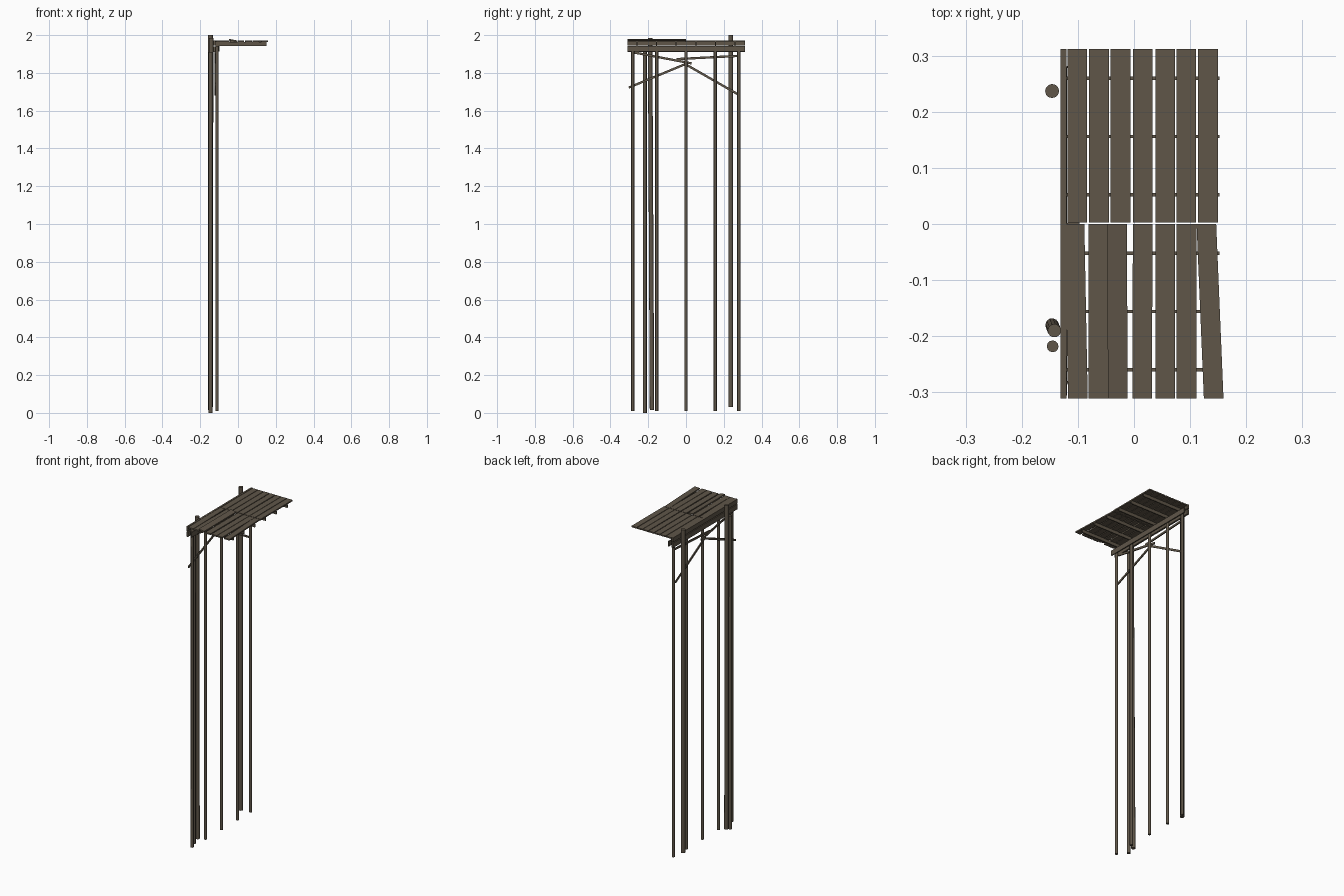
import bpy, bmesh, math
from mathutils import Vector, Matrix

if "Cube" in bpy.data.objects:
    bpy.data.objects.remove(bpy.data.objects["Cube"])

wood = bpy.data.materials.new("weathered_wood")
wood.diffuse_color = (0.115, 0.093, 0.066, 1)
wood.use_nodes = True
wood.node_tree.nodes["Principled BSDF"].inputs["Base Color"].default_value = wood.diffuse_color


def finish(name, bm):
    bmesh.ops.recalc_face_normals(bm, faces=bm.faces)
    me = bpy.data.meshes.new(name)
    bm.to_mesh(me)
    bm.free()
    me.materials.append(wood)
    ob = bpy.data.objects.new(name, me)
    bpy.context.collection.objects.link(ob)
    return ob


def box(name, x, y, z):
    bm = bmesh.new()
    bmesh.ops.create_cube(bm, size=1)
    for v in bm.verts:
        v.co = Vector([(r[0] + r[1]) / 2 + c * (r[1] - r[0]) for c, r in zip(v.co, (x, y, z))])
    return finish(name, bm)


def pole(name, a, b, r, sides):
    a, b = Vector(a), Vector(b)
    d = b - a
    bm = bmesh.new()
    rot = d.to_track_quat('Z', 'Y').to_matrix().to_4x4()
    bmesh.ops.create_cone(bm, cap_ends=True, segments=sides, radius1=r, radius2=r, depth=d.length,
                          matrix=Matrix.Translation((a + b) / 2) @ rot)
    for f in bm.faces:
        f.smooth = len(f.verts) == 4
    for e in bm.edges:
        if any(len(f.verts) > 4 for f in e.link_faces):
            e.smooth = False
    return finish(name, bm)


def plank(name, c0, c1, y0, y1, roll=0.0, lift=0.0):
    """Deck board with its own centre at each end, so it can lie askew."""
    bm = bmesh.new()
    bmesh.ops.create_cube(bm, size=1)
    for v in bm.verts:
        sx = v.co.x
        end = v.co.y > 0
        v.co = Vector(((c1 if end else c0) + sx * 0.035, y1 if end else y0,
                       1.9665 + v.co.z * 0.008 + lift + sx * roll))
    return finish(name, bm)


# back half of the deck, neat boards
for i, c in enumerate((-0.101, -0.0625, -0.024, 0.0155, 0.0555, 0.093, 0.132)):
    plank(f"back_plank_{i}", c, c, 0.003, 0.312)

# front half of the deck, some boards askew
front = ((-0.1, -0.106), (-0.0635, -0.0635), (-0.029, -0.03), (0.0145, 0.0155),
         (0.056, 0.056), (0.0935, 0.0935), (0.142, 0.129))
for i, (c0, c1) in enumerate(front):
    loose = i == 2
    plank(f"front_plank_{i}", c0, c1, -0.311, 0.0, -0.006 if loose else 0, 0.006 if loose else 0)

# joists under the deck
for i in range(6):
    y = -0.26 + i * 0.104
    box(f"joist_{i}", (-0.12, 0.152), (y - 0.003, y + 0.003), (1.943, 1.9625))

# rim board and ledgers either side of the posts
box("rim_board", (-0.131, -0.12), (-0.311, 0.312), (1.945, 1.972))
box("outer_ledger", (-0.131, -0.12), (-0.311, 0.312), (1.91, 1.94))
box("inner_ledger", (-0.103, -0.097), (-0.311, 0.312), (1.912, 1.943))

# support posts
for i, y in enumerate((-0.282, -0.155, 0.0, 0.155, 0.28)):
    pole(f"post_{i}", (-0.111, y, 0.01), (-0.111, y, 1.943), 0.0088, 8)

# outer mooring piles
pole("back_pile", (-0.146, 0.237, 0.03), (-0.146, 0.237, 2.0), 0.0125, 12)
pole("leaning_pile", (-0.146, -0.18, 0.015), (-0.142, -0.19, 1.985), 0.012, 12)
pole("short_pile", (-0.145, -0.218, 0.0), (-0.145, -0.218, 1.91), 0.0105, 12)

# diagonal braces on the outer side of the posts
braces = (((-0.303, 1.722), (0.005, 1.85)), ((-0.01, 1.85), (0.278, 1.685)),
          ((-0.275, 1.908), (0.03, 1.85)), ((-0.05, 1.873), (0.28, 1.89)))
for i, (a, b) in enumerate(braces):
    d = Vector((b[0] - a[0], b[1] - a[1]))
    ang = math.atan2(d.y, d.x)
    ob = box(f"brace_{i}", (-0.003, 0.003), (-d.length / 2, d.length / 2), (-0.006, 0.006))
    ob.rotation_euler.x = ang
    ob.location = (-0.1225, (a[0] + b[0]) / 2, (a[1] + b[1]) / 2)
